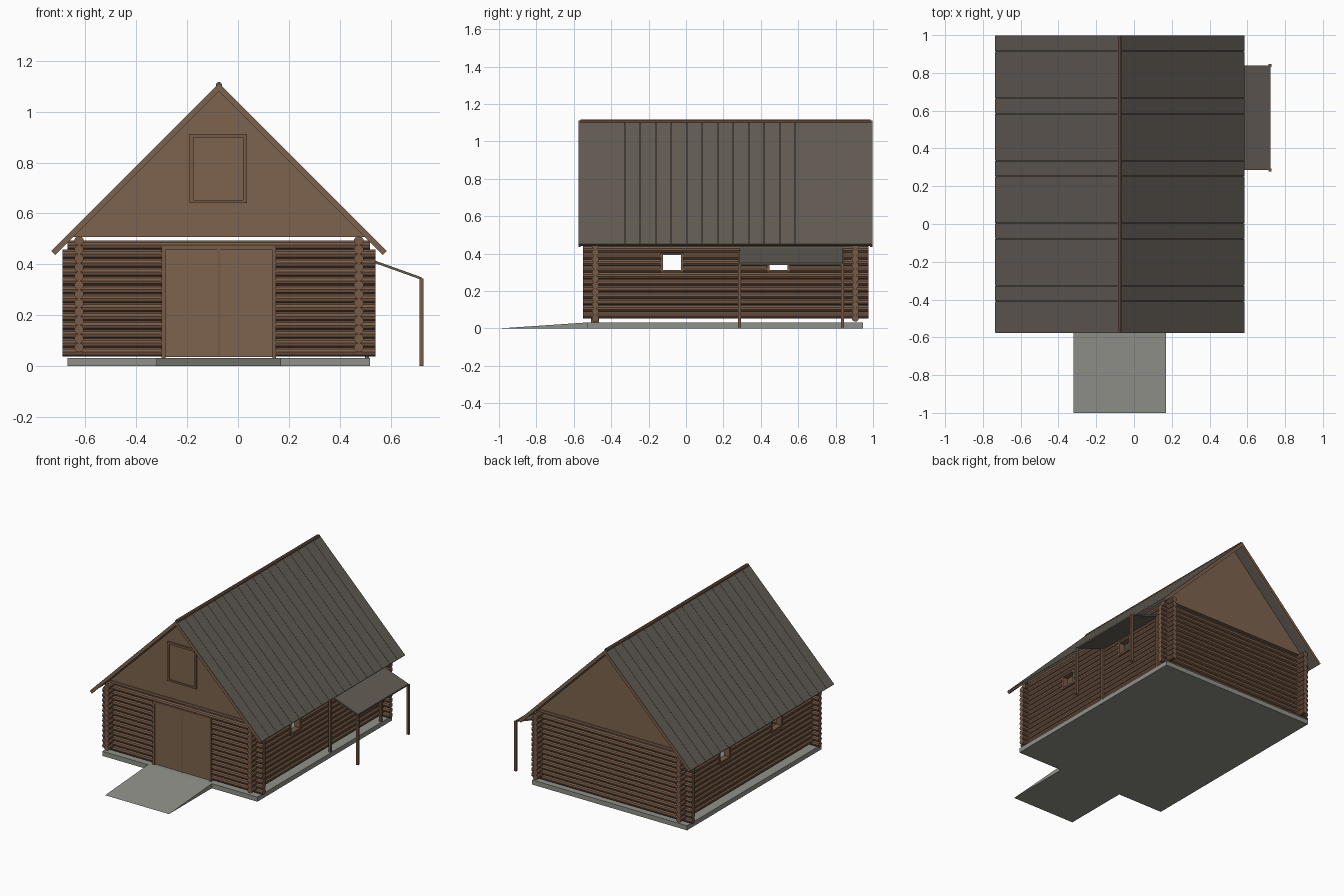
import bpy, bmesh, math
from mathutils import Matrix, Vector

if "Cube" in bpy.data.objects:
    bpy.data.objects.remove(bpy.data.objects["Cube"])

def material(name, rgb):
    m = bpy.data.materials.new(name)
    m.diffuse_color = (*rgb, 1)
    m.use_nodes = True
    m.node_tree.nodes["Principled BSDF"].inputs["Base Color"].default_value = m.diffuse_color
    return m

LOG = material("log brown", (0.185, 0.104, 0.064))
PLANK = material("plank brown", (0.205, 0.123, 0.075))
ROOF = material("roof grey brown", (0.122, 0.106, 0.088))
STONE = material("concrete grey", (0.28, 0.285, 0.25))

CX = -0.075               # centre line of the house
APEX, THICK = 1.112, 0.022

def finish(name, bm, mat):
    bmesh.ops.recalc_face_normals(bm, faces=bm.faces)
    me = bpy.data.meshes.new(name)
    bm.to_mesh(me)
    bm.free()
    me.materials.append(mat)
    ob = bpy.data.objects.new(name, me)
    bpy.context.collection.objects.link(ob)
    return ob

def add_box(bm, x0, x1, y0, y1, z0, z1):
    m = Matrix.Translation(((x0 + x1) / 2, (y0 + y1) / 2, (z0 + z1) / 2))
    bmesh.ops.create_cube(bm, size=1, matrix=m @ Matrix.Diagonal((x1 - x0, y1 - y0, z1 - z0, 1)))

def boxes(name, mat, *dims):
    bm = bmesh.new()
    for d in dims:
        add_box(bm, *d)
    return finish(name, bm, mat)

def add_prism(bm, pts, y0, y1):
    """Extrude an x-z outline along y."""
    f = bm.faces.new([bm.verts.new((x, y0, z)) for x, z in pts])
    r = bmesh.ops.extrude_face_region(bm, geom=[f])
    bmesh.ops.translate(bm, vec=(0, y1 - y0, 0),
                        verts=[v for v in r["geom"] if isinstance(v, bmesh.types.BMVert)])

def add_log(bm, axis, a, b, off, z, r=0.019):
    rot = Matrix.Rotation(math.pi / 2, 4, 'Y' if axis == 'x' else 'X')
    mid = (a + b) / 2
    pos = (mid, off, z) if axis == 'x' else (off, mid, z)
    bmesh.ops.create_cone(bm, cap_ends=True, segments=10, radius1=r, radius2=r,
                          depth=b - a, matrix=Matrix.Translation(pos) @ rot)

# Foundation slab and entrance ramp
boxes("foundation_slab", STONE, (-0.67, 0.52, -0.53, 0.945, 0, 0.032))
bm = bmesh.new()
f = bm.faces.new([bm.verts.new((-0.32, y, z)) for y, z in ((-1, 0), (-0.53, 0), (-0.53, 0.032))])
r = bmesh.ops.extrude_face_region(bm, geom=[f])
bmesh.ops.translate(bm, vec=(0.49, 0, 0), verts=[v for v in r["geom"] if isinstance(v, bmesh.types.BMVert)])
finish("entrance_ramp", bm, STONE)

# Front and back log walls, the front one split by the door
ROWS, STEP = 13, 0.035
for name, y, door in (("front_log_wall", -0.485, True), ("back_log_wall", 0.905, False)):
    bm = bmesh.new()
    for i in range(ROWS):
        top = i == ROWS - 1
        a, b = (-0.67, 0.52) if top else (-0.69, 0.54)
        spans = [(a, -0.295), (0.145, b)] if door and not top else [(a, b)]
        for s in spans:
            add_log(bm, 'x', *s, y, 0.055 + i * STEP)
    finish(name, bm, LOG)

# Side log walls with two window openings each
WINDOWS = ((-0.13, -0.02), (0.44, 0.55))
for name, x in (("left_log_wall", -0.625), ("right_log_wall", 0.475)):
    bm = bmesh.new()
    for i in range(ROWS):
        cuts = [-0.55, 0.975]
        if 7 <= i <= 9:
            cuts = [-0.55, *WINDOWS[0], *WINDOWS[1], 0.975]
        for a, b in zip(cuts[::2], cuts[1::2]):
            add_log(bm, 'y', a, b, x, 0.0725 + i * STEP)
    finish(name, bm, LOG)
    # Window frames
    t, d, z0, z1 = 0.007, 0.021, 0.301, 0.404
    parts = []
    for a, b in WINDOWS:
        parts += [(x - d, x + d, a - t, a + t, z0, z1), (x - d, x + d, b - t, b + t, z0, z1),
                  (x - d, x + d, a + t, b - t, z0, z0 + 0.012), (x - d, x + d, a + t, b - t, z1 - 0.012, z1)]
    boxes(name.replace("log_wall", "window_frames"), LOG, *parts)

# Double front door with frame and centre strip
boxes("front_doors", PLANK, (-0.288, CX - 0.002, -0.502, -0.482, 0.035, 0.457),
      (CX + 0.002, 0.138, -0.502, -0.482, 0.035, 0.457))
boxes("door_frame", LOG, (-0.30, -0.286, -0.509, -0.465, 0.032, 0.457),
      (0.136, 0.15, -0.509, -0.465, 0.032, 0.457),
      (-0.30, 0.15, -0.509, -0.465, 0.457, 0.473),
      (CX - 0.006, CX + 0.006, -0.506, -0.480, 0.035, 0.457))

# Gable walls with a base beam
under = APEX - THICK * math.sqrt(2)
half = under - 0.507
for name, y0, y1, by in (("front_gable", -0.497, -0.477, -0.502), ("back_gable", 0.897, 0.917, 0.897)):
    bm = bmesh.new()
    add_prism(bm, [(CX - half, 0.507), (CX + half, 0.507), (CX, under)], y0, y1)
    finish(name, bm, PLANK)
    h2 = half - 0.016
    boxes(name + "_beam", PLANK, (CX - h2, CX + h2, by, by + 0.025, 0.507, 0.523))

# Loft hatch in the front gable
boxes("loft_hatch", PLANK, (-0.178, 0.022, -0.501, -0.49, 0.652, 0.9))
boxes("loft_hatch_frame", LOG, (-0.19, -0.175, -0.509, -0.49, 0.642, 0.9),
      (0.02, 0.035, -0.509, -0.49, 0.642, 0.9),
      (-0.19, 0.035, -0.509, -0.49, 0.898, 0.913),
      (-0.175, 0.02, -0.509, -0.49, 0.642, 0.653))

# Roof slopes: panelled sheet, deck beneath it and rake boards at both ends
Y0, Y1, RUN, PANELS = -0.575, 0.997, 0.66, 19

def slope_layer(side, t0, t1):
    """Outline of a roof layer lying between depths t0 and t1 below the top."""
    s, k = math.sqrt(2), math.sqrt(0.5)
    return [(CX, APEX - t0 * s), (CX + side * (RUN - t0 * k), APEX - RUN - t0 * k),
            (CX + side * (RUN - t1 * k), APEX - RUN - t1 * k), (CX, APEX - t1 * s)]

for label, side in (("left", -1), ("right", 1)):
    bm = bmesh.new()
    w = (Y1 - Y0) / PANELS
    for i in range(PANELS):
        g0 = 0 if i == 0 else 0.0008
        g1 = 0 if i == PANELS - 1 else 0.0008
        add_prism(bm, slope_layer(side, 0, 0.006), Y0 + i * w + g0, Y0 + (i + 1) * w - g1)
    finish(label + "_roof_panels", bm, ROOF)
    bm = bmesh.new()
    add_prism(bm, slope_layer(side, 0.006, 0.016), Y0 + 0.012, Y1 - 0.012)
    finish(label + "_roof_deck", bm, ROOF)
    bm = bmesh.new()
    for a, b in ((Y0 - 0.001, Y0 + 0.012), (Y1 - 0.012, Y1 + 0.001)):
        add_prism(bm, slope_layer(side, 0.0015, THICK), a, b)
    finish(label + "_rake_boards", bm, PLANK)

# Ridge pole
bm = bmesh.new()
add_log(bm, 'y', -0.565, 0.987, CX, APEX - 0.007, 0.012)
finish("ridge_pole", bm, LOG)

# Side canopy on four posts
bm = bmesh.new()
add_prism(bm, [(0.49, 0.432), (0.722, 0.349), (0.722, 0.339), (0.49, 0.422)], 0.285, 0.84)
finish("canopy_roof", bm, ROOF)
posts = []
for y in (0.285, 0.838):
    posts += [(0.713, 0.729, y - 0.008, y + 0.008, 0, 0.345),
              (0.5, 0.516, y - 0.008, y + 0.008, 0, 0.42)]
boxes("canopy_posts", LOG, *posts)
